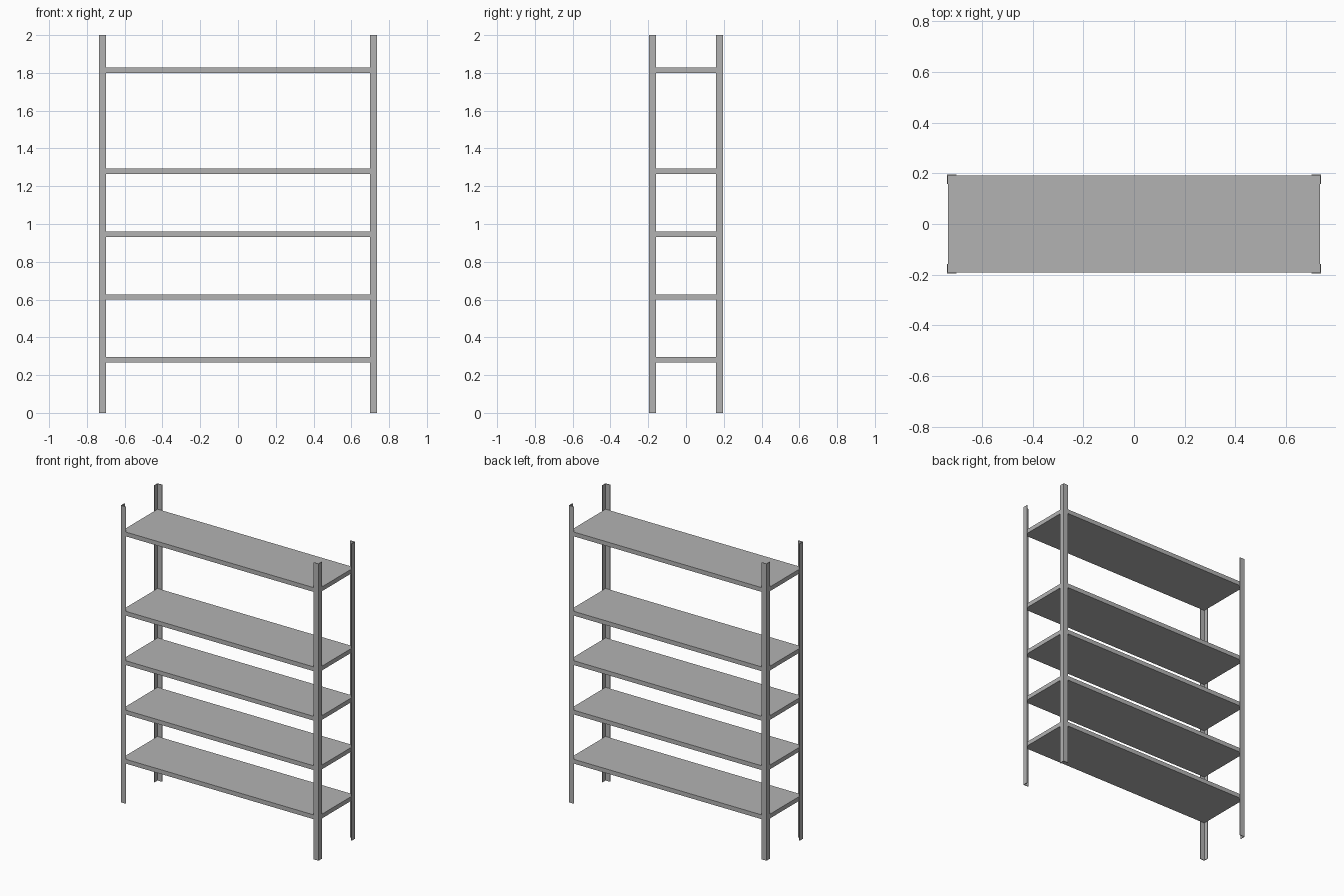
import bpy
import bmesh

cube = bpy.data.objects.get("Cube")
if cube:
    bpy.data.objects.remove(cube, do_unlink=True)

HALF_X, HALF_Y, HEIGHT = 0.737, 0.195, 2.0
FLANGE, SHEET = 0.037, 0.004
SHELF_THICK = 0.029
SHELF_TOPS = (0.297, 0.628, 0.961, 1.294, 1.828)

metal = bpy.data.materials.new("grey metal")
metal.use_nodes = True
colour = (0.45, 0.45, 0.45, 1)
metal.diffuse_color = colour
metal.node_tree.nodes["Principled BSDF"].inputs["Base Color"].default_value = colour


def extrude(name, outline, bottom, top):
    """Raise a flat outline into a solid between two heights."""
    bm = bmesh.new()
    face = bm.faces.new([bm.verts.new((x, y, bottom)) for x, y in outline])
    up = bmesh.ops.extrude_face_region(bm, geom=[face])["geom"]
    verts = [v for v in up if isinstance(v, bmesh.types.BMVert)]
    bmesh.ops.translate(bm, verts=verts, vec=(0, 0, top - bottom))
    bmesh.ops.recalc_face_normals(bm, faces=bm.faces)
    mesh = bpy.data.meshes.new(name)
    bm.to_mesh(mesh)
    bm.free()
    mesh.materials.append(metal)
    obj = bpy.data.objects.new(name, mesh)
    bpy.context.collection.objects.link(obj)
    return obj


# Angle-profile corner posts, open towards the middle
angle = [(0, 0), (FLANGE, 0), (FLANGE, SHEET), (SHEET, SHEET),
         (SHEET, FLANGE), (0, FLANGE)]
for side, sx in (("left", 1), ("right", -1)):
    for end, sy in (("front", -1), ("back", 1)):
        outline = [(sx * (HALF_X - x), sy * (HALF_Y - y)) for x, y in angle]
        extrude(f"{end}_{side}_post", outline, 0, HEIGHT)

# Shelves held between the posts
w, d = HALF_X - SHEET, HALF_Y - SHEET
for i, top in enumerate(SHELF_TOPS, 1):
    extrude(f"shelf_{i}", [(-w, -d), (w, -d), (w, d), (-w, d)],
            top - SHELF_THICK, top)
